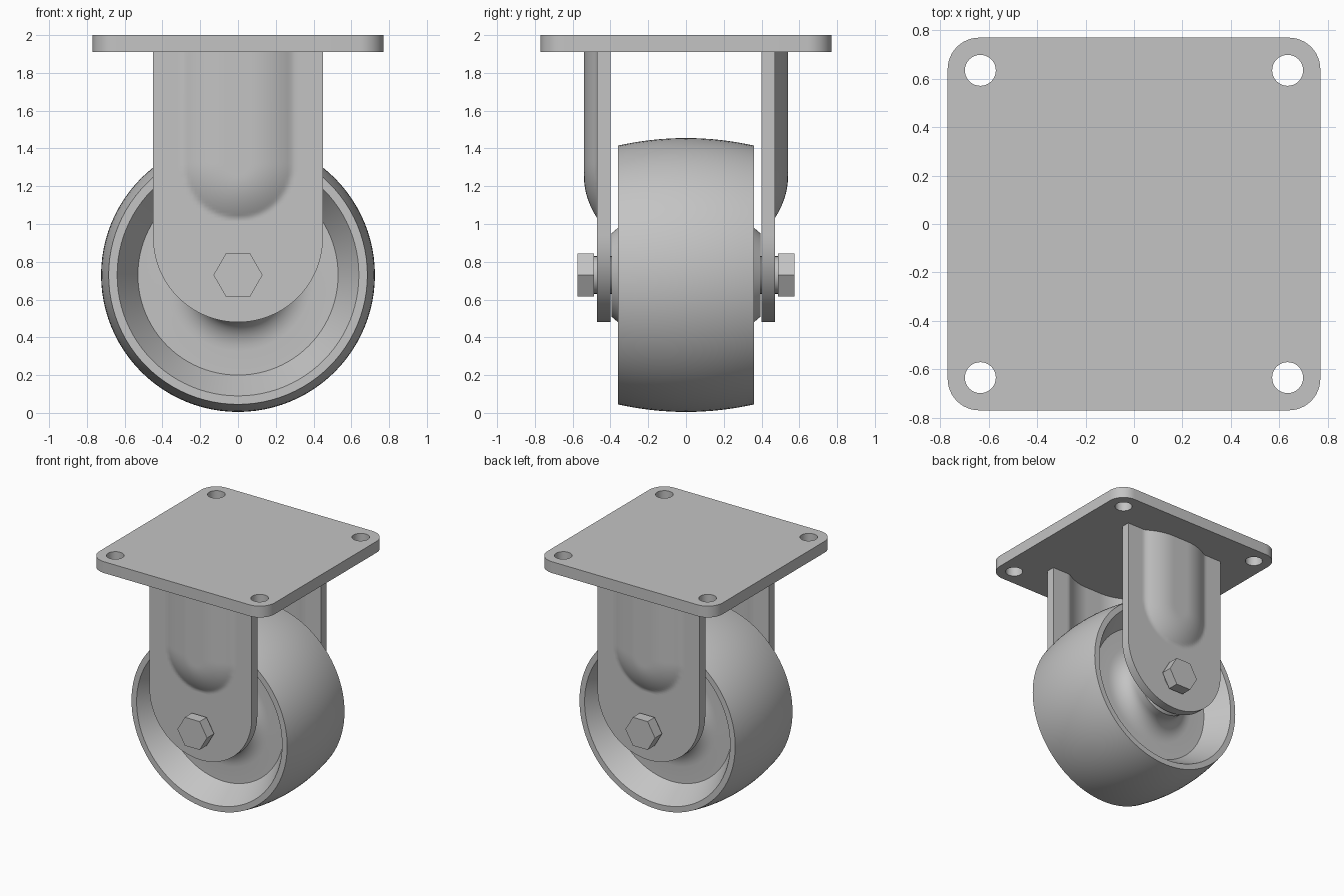
import bpy, bmesh, math
from math import sin, cos, pi, radians

cube = bpy.data.objects.get("Cube")
if cube:
    bpy.data.objects.remove(cube)

AXLE_Z = 0.73
GREY = (0.55, 0.55, 0.55, 1)
steel = bpy.data.materials.new("plain grey")
steel.use_nodes = True
steel.diffuse_color = GREY
steel.node_tree.nodes["Principled BSDF"].inputs["Base Color"].default_value = GREY


def activate(obj):
    bpy.ops.object.select_all(action="DESELECT")
    obj.select_set(True)
    bpy.context.view_layer.objects.active = obj


def loft(name, rings, closed=False, angle=38):
    """Skin a list of equal rings; cap the ends unless the loft is closed."""
    bm = bmesh.new()
    loops = [[bm.verts.new(p) for p in ring] for ring in rings]
    pairs = list(zip(loops, loops[1:]))
    if closed:
        pairs.append((loops[-1], loops[0]))
    else:
        bm.faces.new(loops[0])
        bm.faces.new(loops[-1])
    n = len(loops[0])
    for a, b in pairs:
        for i in range(n):
            j = (i + 1) % n
            bm.faces.new((a[i], a[j], b[j], b[i]))
    bmesh.ops.recalc_face_normals(bm, faces=bm.faces)
    mesh = bpy.data.meshes.new(name)
    bm.to_mesh(mesh)
    bm.free()
    mesh.materials.append(steel)
    obj = bpy.data.objects.new(name, mesh)
    bpy.context.collection.objects.link(obj)
    activate(obj)
    bpy.ops.object.shade_smooth_by_angle(angle=radians(angle))
    return obj


def turned(name, profile, sides):
    """Solid turned about the axle from (radius, y) pairs."""
    rings = [[(r * cos(2 * pi * i / sides), y, AXLE_Z + r * sin(2 * pi * i / sides))
              for i in range(sides)] for r, y in profile]
    return loft(name, rings)


# Mounting plate: rounded square with four bolt holes
def arc(cx, cy, r, start, end, steps):
    return [(cx + r * cos(start + (end - start) * i / steps),
             cy + r * sin(start + (end - start) * i / steps)) for i in range(steps + 1)]


HALF, CORNER, HOLE = 0.77, 0.13, 0.635
outline = []
for k, (sx, sy) in enumerate([(1, 1), (-1, 1), (-1, -1), (1, -1)]):
    c = HALF - CORNER
    outline += arc(sx * c, sy * c, CORNER, k * pi / 2, (k + 1) * pi / 2, 12)
holes = [arc(sx * HOLE, sy * HOLE, 0.064, 0, 2 * pi, 32)[:-1]
         for sx in (-1, 1) for sy in (-1, 1)]
curve = bpy.data.curves.new("mounting_plate", "CURVE")
curve.dimensions = "2D"
curve.fill_mode = "BOTH"
curve.extrude = 0.045
for pts in [outline] + holes:
    spline = curve.splines.new("POLY")
    spline.points.add(len(pts) - 1)
    for p, (x, y) in zip(spline.points, pts):
        p.co = (x, y, 0, 1)
    spline.use_cyclic_u = True
curve.materials.append(steel)
plate = bpy.data.objects.new("mounting_plate", curve)
plate.location.z = 1.955
bpy.context.collection.objects.link(plate)
activate(plate)
bpy.ops.object.convert(target="MESH")
plate = bpy.context.object
bm = bmesh.new()
bm.from_mesh(plate.data)
bmesh.ops.remove_doubles(bm, verts=bm.verts, dist=0.0005)
bmesh.ops.recalc_face_normals(bm, faces=bm.faces)
bm.to_mesh(plate.data)
bm.free()
bpy.ops.object.shade_smooth_by_angle(angle=radians(30))


# Fork legs: round-ended sheet with a pressed channel running up to the plate
LEG_W, ROUND_Z, COLS = 0.45, 0.93, 48


def channel(x, z):
    r = math.hypot(x, min(0, z - 1.32))
    t = min(1, max(0, (r - 0.07) / 0.22))
    return 0.07 * (1 - t * t)


rows = [(LEG_W * cos(a), ROUND_Z - LEG_W * sin(a))
        for a in (radians(89 - 89 * i / 20) for i in range(21))]
rows += [(LEG_W, ROUND_Z + 0.4 * i / 24) for i in range(1, 25)] + [(LEG_W, 1.92)]
for side, name in ((-1, "front_leg"), (1, "back_leg")):
    rings = []
    for w, z in rows:
        xs = [w * (2 * i / COLS - 1) for i in range(COLS + 1)]
        outer = [(x, side * (0.47 + channel(x, z)), z) for x in xs]
        inner = [(x, side * (0.40 + channel(x, z)), z) for x in reversed(xs)]
        rings.append(outer + inner)
    loft(name, rings)

# Wheel: crowned tread, dished faces, and a hub with a flared root
half = [(0.725 - 0.04 * (i / 8) ** 2, 0.36 * i / 8) for i in range(9)]
half += [(0.64, 0.36), (0.53, 0.18), (0.40, 0.18)]
half += [(0.40 - 0.15 * sin(a), 0.30 - 0.12 * cos(a))
         for a in (pi / 2 * i / 8 for i in range(1, 9))]
half += [(0.25, 0.36), (0.22, 0.395)]
profile = [(r, -y) for r, y in reversed(half)] + half[1:]
turned("wheel", profile, 96)

# Axle and hexagonal bolt heads with a short collar
turned("axle", [(0.1, -0.49), (0.1, 0.49)], 32)
for side, name in ((-1, "front_bolt_head"), (1, "back_bolt_head")):
    turned(name, [(0.13, side * 0.487), (0.13, side * 0.575)], 6)
